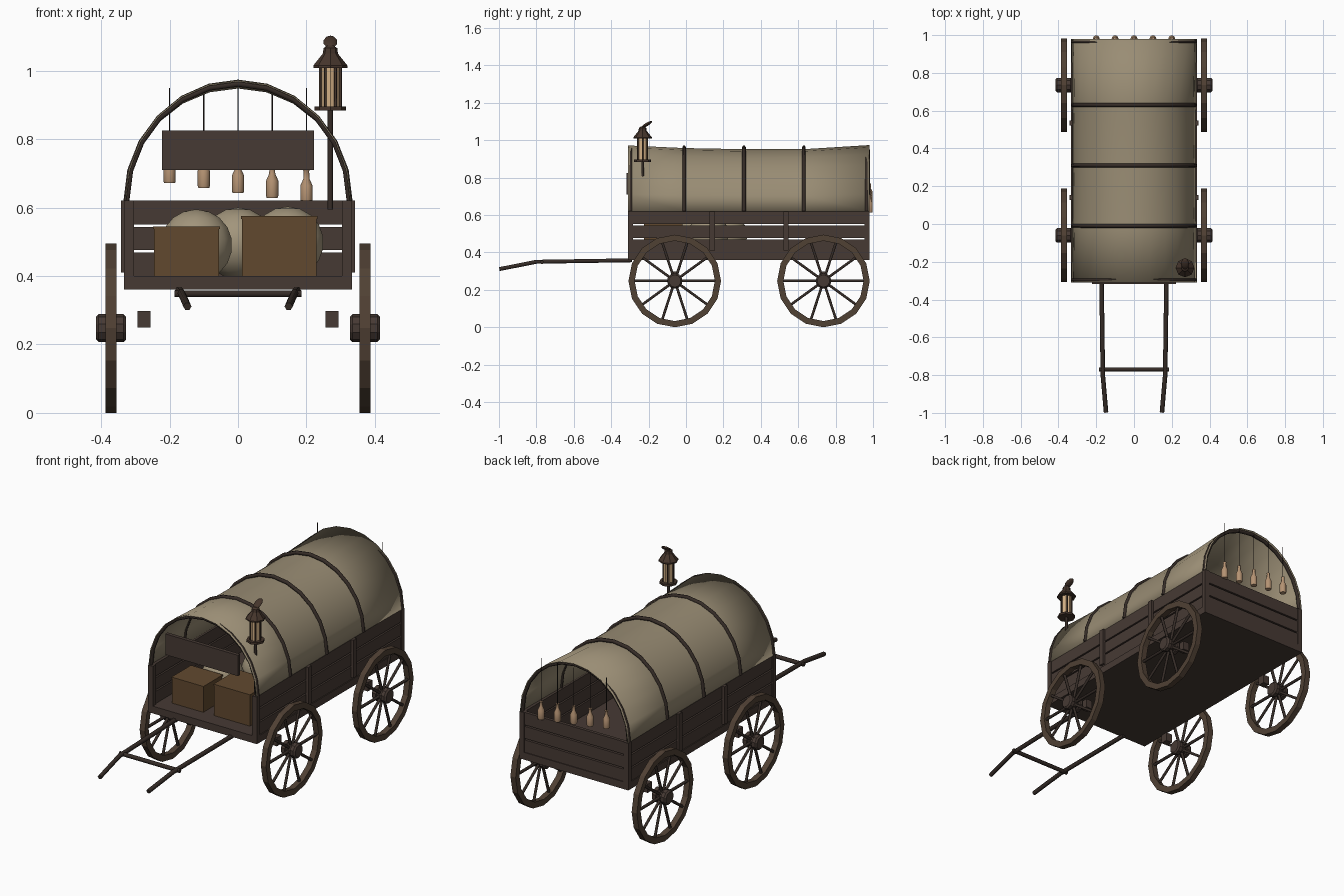
import bpy, bmesh, math
from mathutils import Matrix, Vector

if "Cube" in bpy.data.objects:
    bpy.data.objects.remove(bpy.data.objects["Cube"])


def material(name, r, g, b):
    m = bpy.data.materials.new(name)
    m.use_nodes = True
    m.diffuse_color = (r, g, b, 1)
    m.node_tree.nodes["Principled BSDF"].inputs["Base Color"].default_value = (r, g, b, 1)
    return m


WOOD = material("dark wood", .062, .042, .034)
RIM = material("wheel wood", .08, .052, .034)
DARK = material("hoop wood", .036, .025, .020)
CRATE = material("crate wood", .12, .066, .028)
CANVAS = material("canvas cloth", .32, .265, .175)
SACK = material("sack cloth", .36, .30, .20)
BOTTLE = material("bottle clay", .46, .29, .17)
GLASS = material("lantern glass", .66, .44, .24)
METAL = material("lantern metal", .06, .036, .025)


def finish(name, bm, mat, smooth=False):
    bmesh.ops.recalc_face_normals(bm, faces=bm.faces[:])
    me = bpy.data.meshes.new(name)
    bm.to_mesh(me)
    bm.free()
    me.materials.append(mat)
    ob = bpy.data.objects.new(name, me)
    bpy.context.collection.objects.link(ob)
    if smooth:
        bpy.ops.object.select_all(action='DESELECT')
        ob.select_set(True)
        bpy.context.view_layer.objects.active = ob
        bpy.ops.object.shade_smooth_by_angle(angle=math.radians(35))
    return ob


def box(name, x, y, z, mat):
    """Box from (min, max) pairs."""
    bm = bmesh.new()
    bmesh.ops.create_cube(bm, size=1)
    for v in bm.verts:
        v.co = Vector([(a + b) / 2 + c * (b - a) for (a, b), c in zip((x, y, z), v.co)])
    return finish(name, bm, mat)


def lathe(name, profile, sides, mat, matrix, ring=False, smooth=False):
    """Revolve (radius, height) points about z; ring closes the section."""
    bm = bmesh.new()
    loops = [[bm.verts.new((r * math.cos(math.tau * i / sides),
                            r * math.sin(math.tau * i / sides), h))
              for i in range(sides)] for r, h in profile]
    pairs = list(zip(loops, loops[1:]))
    if ring:
        pairs.append((loops[-1], loops[0]))
    else:
        bm.faces.new(loops[0])
        bm.faces.new(loops[-1])
    for a, b in pairs:
        for i in range(sides):
            j = (i + 1) % sides
            bm.faces.new((a[i], a[j], b[j], b[i]))
    bm.transform(matrix)
    return finish(name, bm, mat, smooth)


def rod(name, points, radius, mat):
    cu = bpy.data.curves.new(name, 'CURVE')
    cu.dimensions = '3D'
    cu.bevel_depth = radius
    cu.bevel_resolution = 1
    cu.use_fill_caps = True
    sp = cu.splines.new('POLY')
    sp.points.add(len(points) - 1)
    for p, co in zip(sp.points, points):
        p.co = (*co, 1)
    cu.materials.append(mat)
    ob = bpy.data.objects.new(name, cu)
    bpy.context.collection.objects.link(ob)
    return ob


def ball(name, loc, scale, mat, tilt=0, u=14, v=9):
    bm = bmesh.new()
    bmesh.ops.create_uvsphere(bm, u_segments=u, v_segments=v, radius=1)
    bm.transform(Matrix.Translation(loc) @ Matrix.Rotation(tilt, 4, 'X') @ Matrix.Diagonal((*scale, 1)))
    return finish(name, bm, mat, True)


FRONT, BACK, TOP = -.31, .98, .62

# Wagon bed, slatted sides and tailboard
box("bed_floor", (-.333, .333), (FRONT, BACK), (.36, .40), WOOD)
for i, (lo, hi) in enumerate([(.40, .468), (.476, .543), (.551, TOP)]):
    box(f"tail_board_{i}", (-.31, .31), (.958, .976), (lo, hi), WOOD)
    for s, side in ((1, "left"), (-1, "right")):
        box(f"{side}_board_{i}", sorted((s * .31, s * .328)), (FRONT + .005, BACK - .005), (lo, hi), WOOD)
for s, side in ((1, "left"), (-1, "right")):
    for y in (FRONT + .013, BACK - .013):
        box(f"{side}_corner_post", sorted((s * .304, s * .333)), (y - .013, y + .013), (.375, TOP), WOOD)
    for y in (.14, .535):
        box(f"{side}_side_post", sorted((s * .325, s * .342)), (y - .014, y + .014), (.41, TOP), WOOD)


# Arched canvas cover and its hoops
def arch(y, rx, rz, count=12):
    return [(-rx * math.cos(math.pi * i / count), y, TOP + rz * math.sin(math.pi * i / count))
            for i in range(count + 1)]


bm = bmesh.new()
rows = []
for y, rx, rz in [(FRONT, .329, .35), (-.01, .325, .336), (.31, .324, .33), (.63, .325, .33), (BACK, .329, .352)]:
    rows.append([bm.verts.new(p) for p in arch(y, rx, rz)])
for a, b in zip(rows, rows[1:]):
    for i in range(len(a) - 1):
        bm.faces.new((a[i], a[i + 1], b[i + 1], b[i]))
cover = finish("canvas_cover", bm, CANVAS, True)
mod = cover.modifiers.new("thickness", 'SOLIDIFY')
mod.thickness = .004
mod.offset = 0
for y in (FRONT + .015, -.01, .31, .63, BACK - .015):
    rod("cover_hoop", arch(y, .326, .342), .01, DARK)

# Four spoked wheels with axle blocks
RADIUS = .2475
for s, side in ((1, "left"), (-1, "right")):
    for y, end in ((-.06, "front"), (.735, "rear")):
        name = f"{end}_{side}_wheel"
        place = Matrix.Translation((s * .371, y, RADIUS)) @ Matrix.Rotation(math.pi / 2, 4, 'Y')
        inner = RADIUS - .033
        lathe(name + "_rim", [(RADIUS, -.016), (RADIUS, .016), (inner, .016), (inner, -.016)],
              16, RIM, place, ring=True)
        lathe(name + "_hub", [(.033, -.044), (.041, -.036), (.041, -.016), (.034, -.014), (.034, .014),
                              (.041, .016), (.041, .036), (.033, .044)], 10, WOOD, place)
        for i in range(10):
            a = math.tau * i / 10
            d = Vector((0, math.cos(a), math.sin(a)))
            c = Vector((s * .371, y, RADIUS))
            rod(name + "_spoke", [c + d * .03, c + d * (inner + .008)], .008, DARK)
        box(f"{end}_{side}_axle_block", sorted((s * .256, s * .294)), (y - .02, y + .02), (.25, .298), WOOD)

# Draw shafts and crossbar
for s, side in ((1, "left"), (-1, "right")):
    rod(f"{side}_shaft", [(s * .172, -.29, .358), (s * .165, -.8, .35), (s * .148, -.997, .311)], .012, DARK)
rod("shaft_crossbar", [(-.185, -.77, .348), (.185, -.77, .348)], .011, DARK)

# Front board hung under the first hoop
box("front_sign_board", (-.222, .222), (-.318, -.298), (.71, .825), WOOD)

# Cargo: crates and sacks
for name, x, y, top in (("small_crate", (-.245, -.055), (-.225, -.06), .545),
                        ("large_crate", (.012, .23), (-.225, -.02), .575)):
    box(name, x, y, (.40, top - .008), CRATE)
    box(name + "_lid", (x[0] - .003, x[1] + .003), (y[0] - .003, y[1] + .003), (top - .008, top), CRATE)
for loc in ((-.122, .04, .49), (.0, .22, .495), (.145, .12, .498)):
    ball("sack", loc, (.108, .108, .105), SACK)

# Bottles on strings across the rear opening
for i in range(5):
    x, base = -.2 + .1 * i, .672 - .0145 * i
    lathe("hanging_bottle", [(.016, 0), (.018, .006), (.018, .05), (.009, .07), (.008, .092), (.01, .096)],
          10, BOTTLE, Matrix.Translation((x, .981, base)), smooth=True)
    rod("bottle_string", [(x, .981, base + .09), (x, .981, .95)], .002, DARK)

# Lantern on a pole
LX, LY = .27, -.232
at = Matrix.Translation((LX, LY, 0))
rod("lantern_pole", [(LX, LY, .595), (LX, LY, .89)], .008, DARK)
lathe("lantern_base", [(.046, .884), (.046, .896)], 8, METAL, at)
lathe("lantern_glass", [(.026, .896), (.026, 1.01)], 8, GLASS, at)
for i in range(6):
    a = math.tau * i / 6
    px, py = LX + .03 * math.cos(a), LY + .03 * math.sin(a)
    rod("lantern_bar", [(px, py, .894), (px, py, 1.014)], .004, METAL)
lathe("lantern_roof", [(.05, 1.008), (.05, 1.015), (.022, 1.05), (.02, 1.066), (.008, 1.074)], 8, METAL, at)
ball("lantern_finial", (LX, LY + .022, 1.084), (.021, .034, .009), METAL, math.radians(30), 10, 6)
